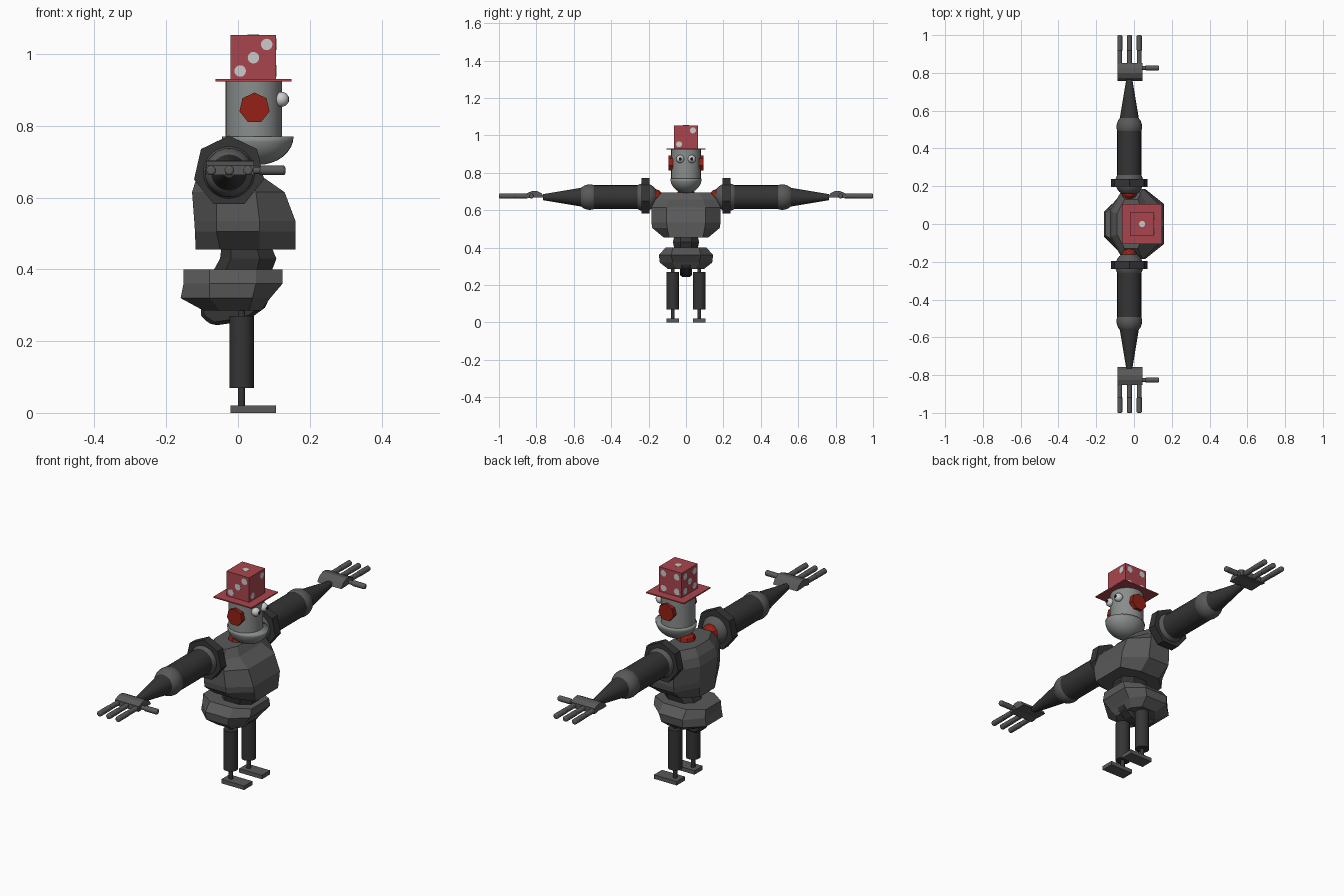
import bpy, bmesh
from math import radians
from mathutils import Vector

if "Cube" in bpy.data.objects:
    bpy.data.objects.remove(bpy.data.objects["Cube"])


def material(name, col):
    m = bpy.data.materials.new(name)
    m.diffuse_color = (*col, 1)
    m.use_nodes = True
    m.node_tree.nodes["Principled BSDF"].inputs["Base Color"].default_value = m.diffuse_color
    return m


RED = material("red", (0.30, 0.015, 0.008))
HAT = material("hat_red", (0.40, 0.06, 0.075))
DARK = material("dark", (0.035, 0.035, 0.035))
MID = material("mid_grey", (0.10, 0.10, 0.10))
SKIN = material("light_grey", (0.25, 0.27, 0.26))
WHITE = material("white", (0.8, 0.8, 0.8))
BLACK = material("black", (0.01, 0.01, 0.01))


def finish(name, mat, smooth=False):
    o = bpy.context.object
    o.name = name
    o.data.materials.append(mat)
    if smooth:
        bpy.ops.object.shade_smooth_by_angle(angle=radians(40))
    return o


def tube(name, p1, p2, r1, r2, mat, n=24, smooth=True, bevel=0):
    a, b = Vector(p1), Vector(p2)
    bpy.ops.mesh.primitive_cone_add(vertices=n, radius1=r1, radius2=r2, depth=(b - a).length,
                                    location=(a + b) / 2,
                                    rotation=(b - a).to_track_quat('Z', 'Y').to_euler())
    o = finish(name, mat, smooth)
    if bevel:
        m = o.modifiers.new("round", 'BEVEL')
        m.width, m.segments = bevel, 3
    return o


def ball(name, loc, r, mat, seg=24, rings=14, smooth=True, scale=(1, 1, 1)):
    bpy.ops.mesh.primitive_uv_sphere_add(segments=seg, ring_count=rings, radius=r, location=loc)
    bpy.context.object.scale = scale
    return finish(name, mat, smooth)


def box(name, loc, size, mat):
    bpy.ops.mesh.primitive_cube_add(size=1, location=loc)
    bpy.context.object.scale = size
    return finish(name, mat)


def loft(name, rings, mat):
    bm = bmesh.new()
    vs = [[bm.verts.new(p) for p in r] for r in rings]
    n = len(vs[0])
    for a, b in zip(vs, vs[1:]):
        for i in range(n):
            j = (i + 1) % n
            bm.faces.new((a[i], a[j], b[j], b[i]))
    bm.faces.new(vs[0][::-1])
    bm.faces.new(vs[-1])
    bmesh.ops.recalc_face_normals(bm, faces=bm.faces)
    me = bpy.data.meshes.new(name)
    bm.to_mesh(me)
    bm.free()
    o = bpy.data.objects.new(name, me)
    bpy.context.collection.objects.link(o)
    me.materials.append(mat)
    return o


def octagon(z, xf, yf, x1, x2, ys, xb, yb):
    half = [(xf, yf), (x1, ys), (x2, ys), (xb, yb)]
    return [(x, y, z) for x, y in half] + [(x, -y, z) for x, y in half[::-1]]


def extrude_y(name, profile, y0, y1, mat):
    return loft(name, [[(x, y, z) for x, z in profile] for y in (y0, y1)], mat)


# Torso, waist and pelvis: eight-sided lofts
loft("torso", [octagon(0.455, 0.16, 0.09, 0.06, -0.05, 0.12, -0.118, 0.06),
               octagon(0.505, 0.16, 0.10, 0.06, -0.06, 0.18, -0.12, 0.065),
               octagon(0.535, 0.16, 0.105, 0.06, -0.06, 0.185, -0.122, 0.07),
               octagon(0.615, 0.13, 0.105, 0.05, -0.06, 0.185, -0.128, 0.07),
               octagon(0.657, 0.07, 0.09, 0.035, -0.06, 0.165, -0.115, 0.065),
               octagon(0.695, 0.045, 0.07, 0.02, -0.05, 0.13, -0.09, 0.055)], MID)
loft("waist", [octagon(0.385, 0.09, 0.03, 0.05, -0.04, 0.06, -0.075, 0.03),
               octagon(0.43, 0.107, 0.03, 0.06, -0.02, 0.07, -0.05, 0.03),
               octagon(0.47, 0.09, 0.03, 0.05, -0.02, 0.06, -0.045, 0.03)], DARK)
loft("pelvis", [octagon(0.285, 0.065, 0.05, 0.03, -0.05, 0.095, -0.096, 0.045),
                octagon(0.32, 0.09, 0.07, 0.04, -0.08, 0.14, -0.16, 0.065),
                octagon(0.36, 0.124, 0.08, 0.05, -0.08, 0.145, -0.152, 0.065),
                octagon(0.40, 0.124, 0.07, 0.05, -0.08, 0.11, -0.152, 0.06)], MID)
crotch = extrude_y("crotch_guard", [(-0.107, 0.28), (-0.098, 0.262), (-0.068, 0.243), (0, 0.253),
                                    (0.035, 0.264), (0.075, 0.293), (0.09, 0.325), (0, 0.33),
                                    (-0.1, 0.3)], -0.032, 0.032, DARK)
crotch.modifiers.new("chamfer", 'BEVEL').width = 0.01

# Head: neck ball, cylinder skull, bowl jaw
ball("neck", (0.0, 0, 0.69), 0.047, RED, 8, 6, False)
tube("head", (0.044, 0, 0.76), (0.044, 0, 0.926), 0.079, 0.079, SKIN, 32)
jaw = ball("jaw", (0.055, 0, 0.771), 1, SKIN, 32, 16, True, (0.1, 0.084, 0.08))
bm = bmesh.new()
bm.from_mesh(jaw.data)
cut = bmesh.ops.bisect_plane(bm, geom=bm.verts[:] + bm.edges[:] + bm.faces[:], plane_co=(0, 0, 0),
                             plane_no=(0, 0, 1), clear_outer=True, dist=1e-5)
bmesh.ops.holes_fill(bm, edges=[e for e in bm.edges if e.is_boundary])
bm.to_mesh(jaw.data)
bm.free()

# Hat: brim and a dice crown
CX, CZ, H = 0.043, 0.99, 0.0635
box("hat_brim", (CX, 0, 0.927), (0.211, 0.211, 0.006), HAT)
box("hat_crown", (CX, 0, CZ), (2 * H, 2 * H, 2 * H), HAT)
D = 0.037
CORNERS = [(-D, -D), (D, D), (-D, D), (D, -D)]
FACES = [((0, -1, 0), (1, 0, 0), (0, 0, 1), [(0, 0)] + CORNERS[:2]),
         ((0, 1, 0), (1, 0, 0), (0, 0, 1), CORNERS),
         ((1, 0, 0), (0, 1, 0), (0, 0, 1), CORNERS[:2]),
         ((-1, 0, 0), (0, 1, 0), (0, 0, 1), [(0, 0)] + CORNERS),
         ((0, 0, 1), (1, 0, 0), (0, 1, 0), [(0, 0)])]
for normal, u, v, spots in FACES:
    nrm, u, v = Vector(normal), Vector(u), Vector(v)
    for a, b in spots:
        c = Vector((CX, 0, CZ)) + nrm * H + u * a + v * b
        tube("hat_spot", c - nrm * 0.002, c + nrm * 0.001, 0.016, 0.016, WHITE, 20)

AX, AZ = -0.025, 0.67
for s in (-1, 1):
    side = "right" if s < 0 else "left"

    # Face details
    ball(side + "_eye", (0.121, s * 0.031, 0.874), 0.021, WHITE, 20, 12)
    tube(side + "_pupil", (0.136, s * 0.031, 0.874), (0.1425, s * 0.031, 0.874), 0.009, 0.007, BLACK, 16)
    tube(side + "_ear", (0.046, s * 0.07, 0.85), (0.046, s * 0.094, 0.85), 0.043, 0.043, RED, 7, False)

    # Arm: shoulder joint, collar, upper arm, elbow, forearm
    ball(side + "_shoulder_joint", (AX, s * 0.168, AZ), 0.044, RED, 8, 6, False)
    tube(side + "_shoulder_collar", (AX, s * 0.195, AZ + 0.003), (AX, s * 0.238, AZ + 0.003),
         0.1, 0.1, DARK, 7, False)
    ball(side + "_shoulder", (AX, s * 0.222, AZ), 0.074, MID)
    tube(side + "_upper_arm", (AX, s * 0.25, AZ), (AX, s * 0.52, AZ), 0.064, 0.064, DARK)
    ball(side + "_elbow", (AX, s * 0.515, AZ), 0.068, MID)
    tube(side + "_forearm", (AX, s * 0.52, AZ), (AX, s * 0.765, AZ), 0.057, 0.016, DARK)

    # Hand: arched palm, three two-jointed fingers, thumb
    palm = [(0.757, 0.667), (0.772, 0.69), (0.8, 0.704), (0.825, 0.702), (0.853, 0.69),
            (0.853, 0.663), (0.82, 0.669), (0.79, 0.667)]
    loft(side + "_palm", [[(x, s * y, z) for y, z in palm] for x in (-0.088, 0.045)], MID)
    for fx in (-0.075, -0.024, 0.028):
        tube(side + "_finger_base", (fx, s * 0.845, 0.676), (fx, s * 0.92, 0.676),
             0.0125, 0.0125, MID, 12, True, 0.004)
        tube(side + "_finger_tip", (fx, s * 0.915, 0.676), (fx, s * 1.0, 0.676),
             0.0135, 0.0135, MID, 12, True, 0.006)
    tube(side + "_thumb_base", (0.04, s * 0.826, 0.676), (0.07, s * 0.826, 0.676), 0.01, 0.01, MID, 12)
    tube(side + "_thumb", (0.06, s * 0.826, 0.676), (0.132, s * 0.826, 0.676),
         0.0135, 0.0135, MID, 12, True, 0.006)

    # Leg: rod, thick sleeve, flat foot
    ly = s * 0.071
    tube(side + "_leg_rod", (0.01, ly, 0.015), (0.01, ly, 0.31), 0.01, 0.01, DARK, 12)
    tube(side + "_leg", (0.01, ly, 0.07), (0.01, ly, 0.27), 0.034, 0.034, DARK, 16)
    box(side + "_foot", (0.043, ly, 0.01), (0.127, 0.065, 0.02), MID)
